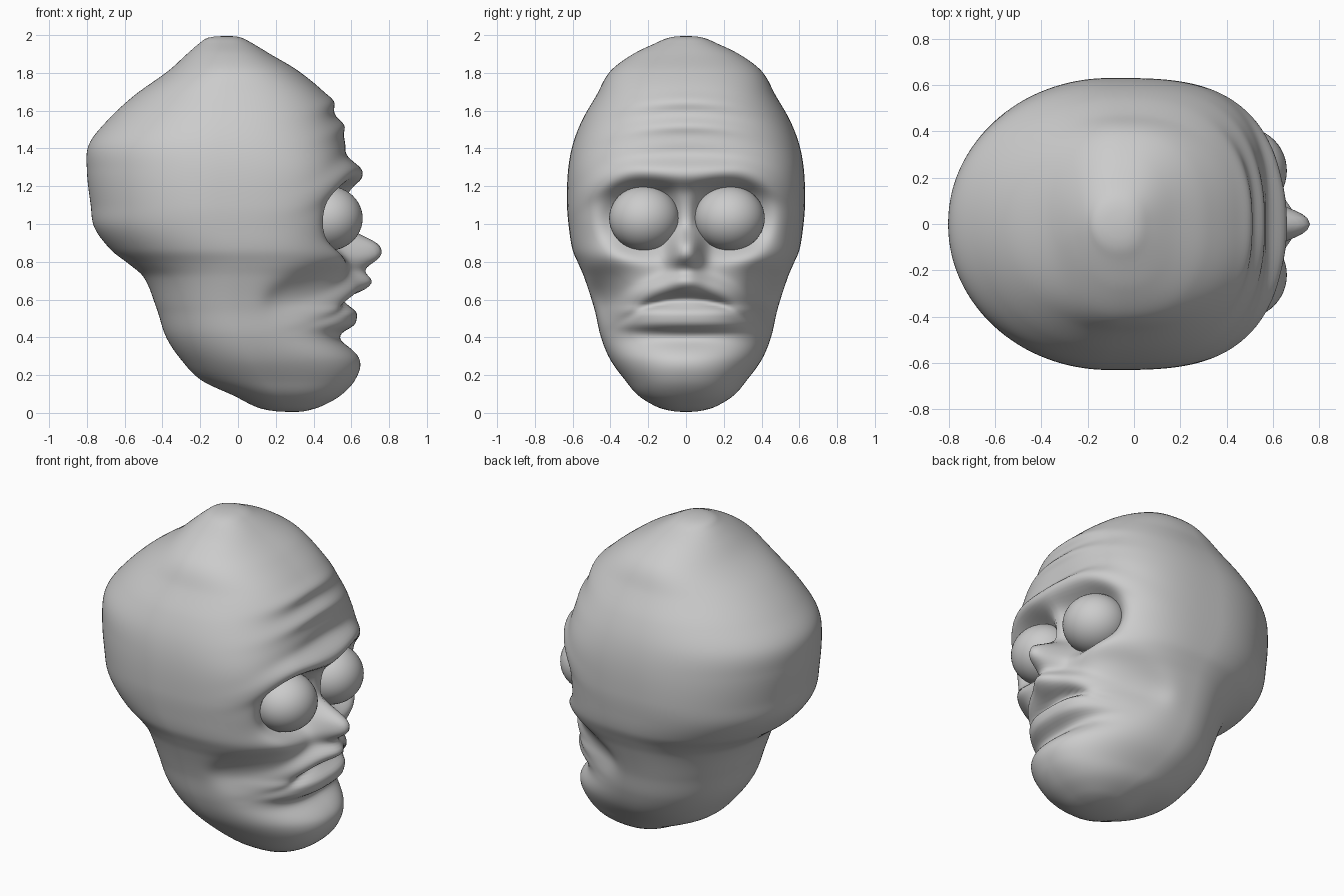
import bpy, math
from math import exp, cos, sin, pi

if "Cube" in bpy.data.objects:
    bpy.data.objects.remove(bpy.data.objects["Cube"])

# Profiles: z, back x, front x, half width, x of widest point
PROFILE = [
    (0.00, 0.29, 0.30, 0.00, 0.295), (0.01, 0.18, 0.36, 0.08, 0.28),
    (0.03, 0.10, 0.43, 0.15, 0.26),
    (0.09, -0.02, 0.54, 0.25, 0.22), (0.17, -0.19, 0.61, 0.32, 0.15),
    (0.28, -0.30, 0.62, 0.40, 0.08), (0.40, -0.38, 0.56, 0.45, 0.03),
    (0.55, -0.43, 0.57, 0.485, 0.0), (0.72, -0.50, 0.58, 0.54, 0.0),
    (0.79, -0.58, 0.58, 0.57, 0.0), (0.86, -0.67, 0.57, 0.60, -0.03),
    (0.98, -0.76, 0.57, 0.62, -0.08), (1.10, -0.78, 0.57, 0.63, -0.1),
    (1.28, -0.80, 0.59, 0.625, -0.1), (1.42, -0.79, 0.57, 0.60, -0.1),
    (1.55, -0.69, 0.53, 0.55, -0.08), (1.68, -0.55, 0.47, 0.475, -0.06),
    (1.81, -0.37, 0.32, 0.40, -0.05), (1.90, -0.27, 0.17, 0.28, -0.05),
    (1.96, -0.20, 0.07, 0.155, -0.06), (1.99, -0.15, 0.01, 0.08, -0.06),
    (2.00, -0.06, -0.05, 0.00, -0.055)]


def profile(z, col):
    """Smooth interpolation through one profile column."""
    p = PROFILE
    i = max(k for k in range(len(p) - 1) if p[k][0] <= z + 1e-9)

    def slope(k):
        a, b = max(k - 1, 0), min(k + 1, len(p) - 1)
        return (p[b][col] - p[a][col]) / (p[b][0] - p[a][0])
    h = p[i + 1][0] - p[i][0]
    t = (z - p[i][0]) / h
    return ((2*t**3 - 3*t*t + 1) * p[i][col] + (t**3 - 2*t*t + t) * h * slope(i)
            + (3*t*t - 2*t**3) * p[i+1][col] + (t**3 - t*t) * h * slope(i + 1))


def bump(y, z, y0, z0, sy, sz, power=2):
    return exp(-abs((y - y0) / sy) ** power - abs((z - z0) / sz) ** power)


def face(y, z):
    """Forward relief of the face at (|y|, z)."""
    d = 0
    # brow ridge, arched over each eye
    zb = 1.265 - 1.3 * max(0, y - 0.25) ** 2
    d += 0.07 * bump(y, z, 0.0, zb, 0.44, 0.065, 2.5)
    # eye sockets
    r = math.hypot((y - 0.23) / 0.205, (z - 1.03) / 0.185)
    d -= 0.13 * exp(-r ** 4)
    # cheekbones under the eyes and hollows below them
    d += 0.04 * bump(y, z, 0.34, 0.83, 0.17, 0.07)
    d -= 0.12 * bump(y, z, 0.46, 0.60, 0.12, 0.14)
    # nose bridge, bulb and septum
    d += 0.04 * bump(y, z, 0, 1.04, 0.05, 0.13)
    d += 0.19 * bump(y, z, 0, 0.86, 0.085, 0.09, 2.5)
    d += 0.06 * bump(y, z, 0, 0.71, 0.09, 0.07)
    # frowning upper lip, mouth slit and lower lip
    zm = 0.605 - 1.0 * y * y
    d += 0.075 * bump(y, z, 0, zm + 0.075, 0.30, 0.055, 2.5)
    d -= 0.03 * bump(y, z, 0, zm, 0.27, 0.02, 3)
    d += 0.065 * bump(y, z, 0, 0.50, 0.335, 0.06, 4)
    # crease above the chin
    d -= 0.025 * bump(y, z, 0, 0.39, 0.24, 0.04)
    d += 0.025 * bump(y, z, 0, 0.27, 0.24, 0.09)
    # forehead wrinkles
    for zw, a in ((1.375, -0.01), (1.52, 0.024), (1.585, -0.008), (1.65, 0.018)):
        d += a * bump(y, z, 0, zw - 0.3 * y * y, 0.3, 0.035)
    return d


def build_head(rings=170, segs=240):
    verts = [(0.295, 0, 0)]
    for i in range(1, rings):
        # denser rings near both poles
        t = i / rings
        z = 2 * (0.6 * t + 0.4 * (1 - cos(pi * t)) / 2)
        back, front, w, cx = (profile(z, c) for c in (1, 2, 3, 4))
        # the face is boxiest around the eyes
        n_front = 2.35 + 0.85 * exp(-((z - 1.12) / 0.38) ** 2)
        for k in range(segs):
            p = 2 * pi * k / segs
            a = p - 0.55 * sin(p)  # more columns toward the face
            c, s = cos(a), sin(a)
            e = 2 / (n_front if c > 0 else 2.05)
            u = abs(c) ** e
            y = math.copysign(w * abs(s) ** e, s)
            x = cx + u * (front - cx) if c > 0 else cx - u * (cx - back)
            if c > 0:
                m = min(1, u / 0.65)
                x += face(abs(y), z) * m * m * (3 - 2 * m)
            verts.append((x, y, z))
    verts.append((-0.055, 0, 2))
    top = len(verts) - 1
    faces = []
    for k in range(segs):
        k2 = (k + 1) % segs
        faces.append((0, 1 + k2, 1 + k))
        base = 1 + (rings - 2) * segs
        faces.append((base + k, base + k2, top))
        for i in range(rings - 2):
            a, b = 1 + i * segs, 1 + (i + 1) * segs
            faces.append((a + k, a + k2, b + k2, b + k))
    mesh = bpy.data.meshes.new("head")
    mesh.from_pydata(verts, [], faces)
    mesh.update()
    mesh.shade_smooth()
    ob = bpy.data.objects.new("head", mesh)
    bpy.context.collection.objects.link(ob)
    return ob


# Head with sculpted face, evened out
head = build_head()
smooth = head.modifiers.new("soften", 'SMOOTH')
smooth.factor = 0.5
smooth.iterations = 3

# Bulging eyeballs
for name, y in (("left_eye", 0.23), ("right_eye", -0.22)):
    bpy.ops.mesh.primitive_uv_sphere_add(segments=48, ring_count=24, radius=1,
                                         location=(0.475, y, 1.03))
    eye = bpy.context.object
    eye.name = name
    eye.scale = (0.185, 0.187, 0.172)
    bpy.ops.object.shade_smooth()
